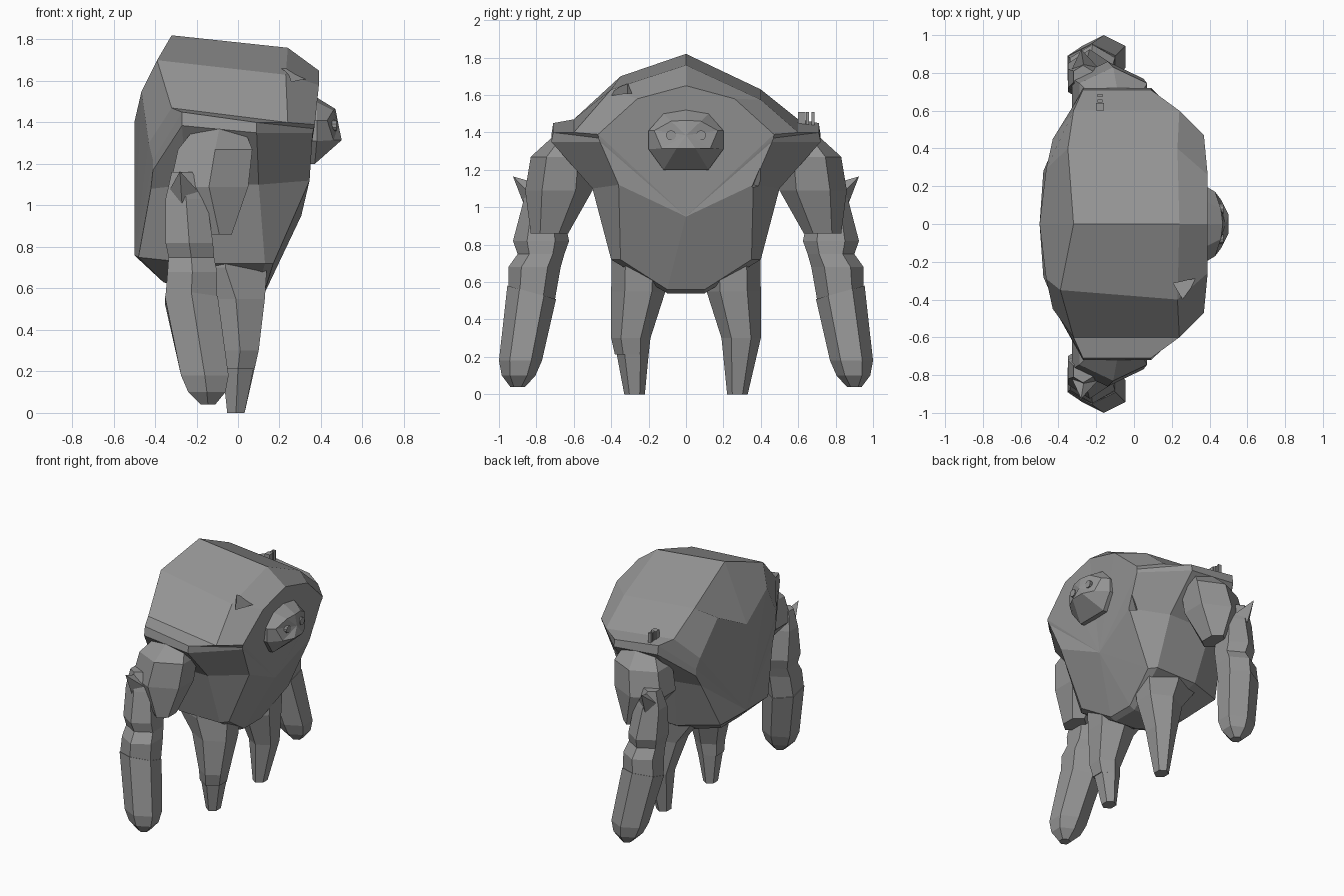
import bpy, bmesh, math
from mathutils import Matrix, Vector

old = bpy.data.objects.get("Cube")
if old:
    bpy.data.objects.remove(old, do_unlink=True)

STONE = bpy.data.materials.new("grey stone")
STONE.use_nodes = True
tone = (0.3, 0.3, 0.3, 1)
STONE.diffuse_color = tone
STONE.node_tree.nodes["Principled BSDF"].inputs["Base Color"].default_value = tone


def finish(name, bm):
    bmesh.ops.recalc_face_normals(bm, faces=bm.faces[:])
    mesh = bpy.data.meshes.new(name)
    bm.to_mesh(mesh)
    bm.free()
    mesh.materials.append(STONE)
    ob = bpy.data.objects.new(name, mesh)
    bpy.context.scene.collection.objects.link(ob)
    return ob


def loft(name, rings, start=None, end=None):
    """Skin closed rings; each end is a flat cap or a fan to a given point."""
    bm = bmesh.new()
    loops = [[bm.verts.new(p) for p in ring] for ring in rings]
    n = len(loops[0])
    for a, b in zip(loops, loops[1:]):
        for i in range(n):
            j = (i + 1) % n
            bm.faces.new((a[i], a[j], b[j], b[i]))
    for loop, tip in ((loops[0], start), (loops[-1], end)):
        if tip is None:
            bm.faces.new(loop)
        else:
            v = bm.verts.new(tip)
            for i in range(n):
                bm.faces.new((loop[i], loop[(i + 1) % n], v))
    return finish(name, bm)


def mirrored(half):
    """Complete a half ring across y = 0; points on the centre stay single."""
    return half + [(x, -y, z) for x, y, z in reversed(half) if y > 0]


def limb(name, side, sections, sides=6):
    """Faceted tube through sections (z, x, y, x radius, y radius, optional tilt)."""
    rings = []
    for z, cx, cy, rx, ry, *tilt in sections:
        ring = []
        for k in range(sides):
            t = math.tau * k / sides
            out = ry * math.cos(t)
            ring.append((cx + 1.15 * rx * math.sin(t), side * (cy + out), z + sum(tilt) * out))
        rings.append(ring)
    return loft(name, rings)


def cone(name, base, tip, radius, top=0.0, sides=4):
    base, tip = Vector(base), Vector(tip)
    axis = tip - base
    bm = bmesh.new()
    turn = axis.to_track_quat("Z", "Y").to_matrix().to_4x4()
    bmesh.ops.create_cone(bm, cap_ends=True, segments=sides, radius1=radius, radius2=top,
                          depth=axis.length, matrix=Matrix.Translation((base + tip) / 2) @ turn)
    return finish(name, bm)


def box(name, centre, size):
    bm = bmesh.new()
    bmesh.ops.create_cube(bm, size=1, matrix=Matrix.Translation(centre) @ Matrix.Diagonal((*size, 1)))
    return finish(name, bm)


# Body: four cross-sections from back to front, crown down to belly
back = [(-.5, 0, 1.4), (-.465, .29, 1.55), (-.43, .45, 1.3), (-.41, .47, 1.22),
        (-.41, .47, 1.17), (-.42, .42, 1.08), (-.48, .28, .75), (-.36, .1, .63)]
rear = [(-.32, 0, 1.82), (-.39, .35, 1.7), (-.32, .6, 1.47), (-.27, .71, 1.45),
        (-.27, .72, 1.385), (-.25, .5, 1.1), (-.2, .4, .72), (-.1, .1, .55)]
fore = [(.24, 0, 1.76), (.23, .4, 1.63), (.24, .6, 1.4), (.09, .71, 1.4),
        (.09, .72, 1.35), (.1, .5, 1.1), (.13, .4, .72), (.08, .1, .54)]
front = [(.39, 0, 1.65), (.39, .26, 1.58), (.37, .47, 1.39), (.365, .468, 1.37),
         (.36, .46, 1.35), (.345, .36, 1.12), (.17, .35, .72), (.12, .1, .56)]
rings = [mirrored(r) for r in (back, rear, fore, front)]
# The crown is flatter on the left
rings[1][1] = (-.35, .4, 1.63)
rings[2][1] = (.23, .4, 1.575)
body = loft("body", rings, start=(-.5, 0, .76), end=(.305, 0, .95))

# Chips knocked out of the crown edge and the chest
for base, tip, radius in (((.36, -.38, 1.76), (.2, -.31, 1.54), .19),
                          ((.46, .45, 1.15), (.28, .36, 1.12), .17)):
    cutter = cone("chip_cutter", base, tip, radius, sides=3)
    cutter.hide_render = True
    cut = body.modifiers.new("chip", "BOOLEAN")
    cut.operation = "DIFFERENCE"
    cut.object = cutter
    bpy.context.view_layer.objects.active = body
    bpy.ops.object.modifier_apply(modifier=cut.name)
    bpy.data.objects.remove(cutter, do_unlink=True)

# Head: faceted dome set into the chest, sloping out from brow to lip
rim = [(.38, 0, 1.52), (.38, .12, 1.5), (.38, .2, 1.41), (.38, .2, 1.31), (.37, .12, 1.2)]
face = [(.47, 0, 1.465), (.46, .08, 1.46), (.43, .17, 1.41), (.46, .13, 1.315), (.5, .05, 1.315)]
root = [(.28, y, z) for x, y, z in rim]
loft("head", [mirrored(r) for r in (root, rim, face)], end=(.485, 0, 1.385))

for side, word in ((1, "left"), (-1, "right")):
    cone(word + "_eye", (.44, side * .08, 1.385), (.475, side * .08, 1.385), .027, .027, 10)

    # Arm: shoulder boulder, upper arm, forearm and spurs
    limb(word + "_shoulder", side, [(1.37, -.09, .62, .12, .1), (1.27, -.11, .66, .18, .17),
                                    (1.09, -.14, .68, .19, .18), (.86, -.09, .73, .06, .1)])
    limb(word + "_upper_arm", side, [(1.16, -.27, .78, .05, .06), (1.03, -.25, .77, .1, .1),
                                     (.82, -.235, .775, .115, .15), (.75, -.225, .775, .11, .125),
                                     (.68, -.22, .81, .12, .14), (.545, -.225, .825, .125, .125, .28)])
    limb(word + "_forearm", side, [(.545, -.225, .825, .128, .13, .28), (.18, -.16, .885, .115, .115),
                                   (.1, -.15, .895, .09, .09), (.04, -.145, .9, .035, .04)])
    cone(word + "_shoulder_spur", (-.26, side * .8, 1.05), (-.28, side * .925, 1.165), .085)

# Legs: broad thighs growing out of the belly; the right foot is a separate stump
thigh = [(.85, -.05, .25, .2, .14), (.7, -.06, .25, .2, .148), (.55, -.01, .255, .14, .145),
         (.3, .01, .295, .09, .105), (.212, 0, .29, .08, .09)]
limb("left_leg", 1, thigh[:-1] + [(0, -.01, .275, .042, .055)])
limb("right_thigh", -1, thigh)
limb("right_foot", -1, [(.212, 0, .285, .075, .085), (0, -.01, .275, .042, .055)])

# Small ruin standing on the left shoulder
box("ruin_wall", (-.18, .62, 1.46), (.04, .04, .1))
for y in (.65, .68):
    box("ruin_post", (-.18, y, 1.46), (.025, .016, .1))
